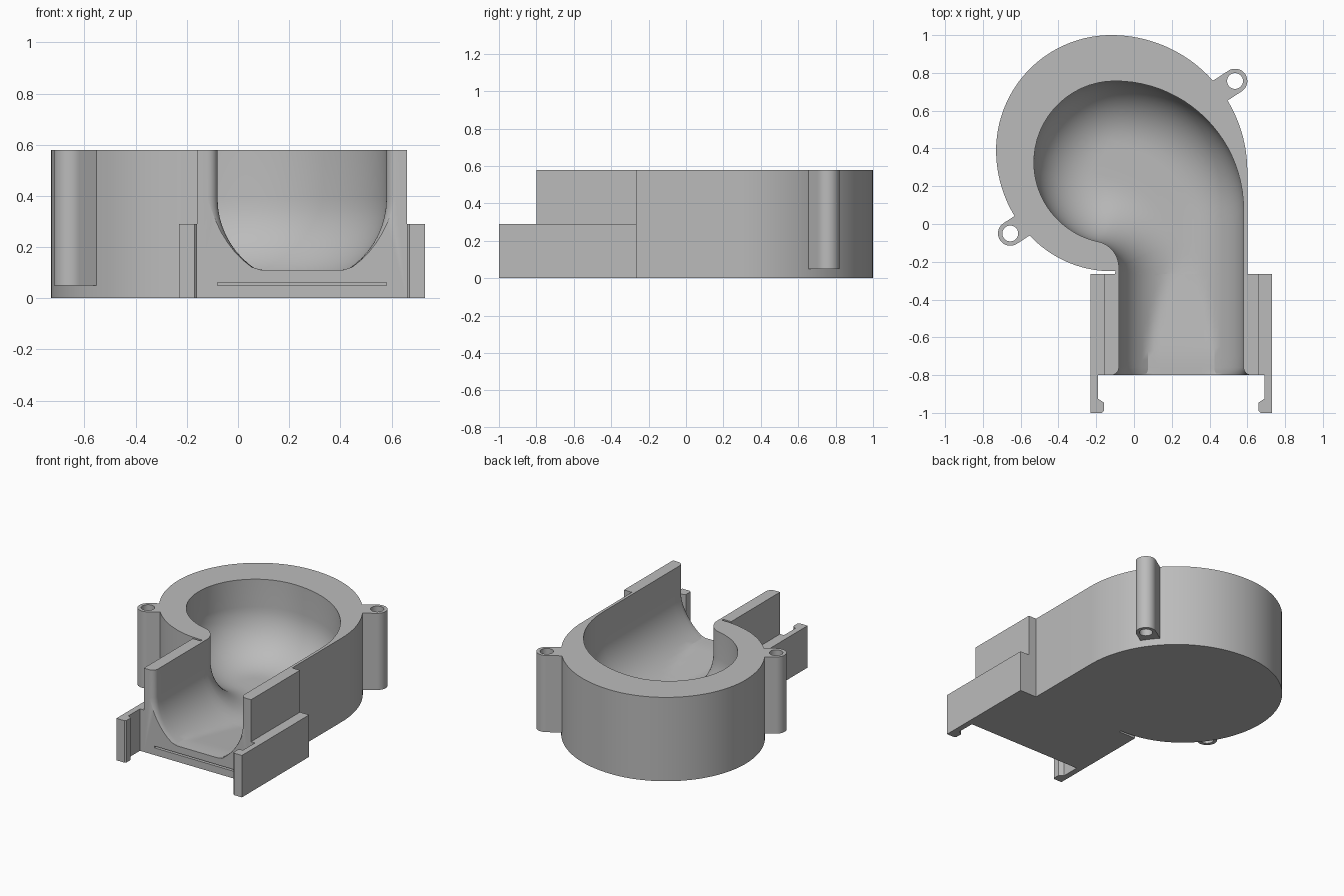
import bpy
import bmesh
from math import sin, cos, pi, radians, sqrt
from mathutils import Vector
from mathutils.geometry import intersect_point_line

HEIGHT = 0.58
MID_X = 0.25          # centre line of the outlet duct
OUTLET_Y, JOINT_Y = -0.8, -0.265
TUBE_R, TUBE_Z = 0.33, 0.39

if "Cube" in bpy.data.objects:
    bpy.data.objects.remove(bpy.data.objects["Cube"])

grey = bpy.data.materials.new("plain_grey")
grey.use_nodes = True
grey.diffuse_color = (0.5, 0.5, 0.5, 1)
grey.node_tree.nodes["Principled BSDF"].inputs["Base Color"].default_value = grey.diffuse_color


def finish(name, bm):
    bmesh.ops.recalc_face_normals(bm, faces=bm.faces)
    mesh = bpy.data.meshes.new(name)
    bm.to_mesh(mesh)
    bm.free()
    mesh.materials.append(grey)
    obj = bpy.data.objects.new(name, mesh)
    bpy.context.collection.objects.link(obj)
    return obj


def prism(name, outline, z0, z1):
    bm = bmesh.new()
    low = [bm.verts.new((x, y, z0)) for x, y in outline]
    high = [bm.verts.new((x, y, z1)) for x, y in outline]
    bm.faces.new(low)
    bm.faces.new(high)
    for i in range(len(low)):
        bm.faces.new((low[i - 1], low[i], high[i], high[i - 1]))
    return finish(name, bm)


def rect(x0, x1, y0, y1):
    return [(x0, y0), (x1, y0), (x1, y1), (x0, y1)]


def arc(cx, cy, rx, ry, a0, a1, steps):
    angles = [radians(a0 + (a1 - a0) * i / steps) for i in range(steps + 1)]
    return [(cx + rx * cos(a), cy + ry * sin(a)) for a in angles]


def activate(obj):
    bpy.ops.object.select_all(action='DESELECT')
    obj.select_set(True)
    bpy.context.view_layer.objects.active = obj


def cut(obj, cutter):
    mod = obj.modifiers.new("cut", 'BOOLEAN')
    mod.operation = 'DIFFERENCE'
    mod.solver = 'EXACT'
    mod.object = cutter
    activate(obj)
    bpy.ops.object.modifier_apply(modifier=mod.name)


# Scroll-shaped hollow: left and right walls as matching point lists
def wall_line(x, side, y_end, steps=14):
    flare = 0.04
    pts = [(x + side * flare, OUTLET_Y - 0.05)]
    for i in range(6, 0, -1):
        b = pi / 2 * i / 6
        pts.append((x + side * flare * (1 - cos(b)), OUTLET_Y + flare * (1 - sin(b))))
    y0 = OUTLET_Y + flare
    return pts + [(x, y0 + (y_end - y0) * i / steps) for i in range(steps + 1)]


left = wall_line(MID_X - TUBE_R, -1, -0.23)
left += arc(-0.22, -0.23, 0.14, 0.14, 0, 78, 14)[1:]
left += arc(-0.1, 0.327, 0.43, 0.43, 258, 184, 22)[1:]
right = wall_line(MID_X + TUBE_R, 1, 0.077)
right += arc(-0.1, 0.077, 0.68, 0.68, 0, 90, 22)[1:]
right += arc(-0.1, 0.327, 0.43, 0.43, 90, 176, 14)[1:]
left = [Vector(p) for p in left]
right = [Vector(p) for p in right]
walls = left + right[::-1]


def wall_distance(p):
    best = 9.0
    for a, b in zip(walls, walls[1:]):
        q, t = intersect_point_line(p, a, b)
        q = a + (b - a) * min(max(t, 0), 1)
        best = min(best, (p - q.to_2d()).length)
    return best


def floor_height(p):
    # Round under the walls, with a floor ramping up toward the outlet
    inset = 1 - min(wall_distance(p) / TUBE_R, 1)
    ramp = min(max((-0.2 - p.y) / 0.5, 0), 1)
    return max(TUBE_Z - TUBE_R * sqrt(1 - inset * inset), 0.06 + 0.05 * ramp)


def make_hollow():
    bm = bmesh.new()
    n = 28
    rows = []
    for a, b in zip(left, right):
        row = []
        for k in range(n + 1):
            p = a.lerp(b, (1 - cos(pi * k / n)) / 2)
            z = TUBE_Z if k in (0, n) else floor_height(p)
            row.append(bm.verts.new((p.x, p.y, z)))
        rows.append(row)
    for r0, r1 in zip(rows, rows[1:]):
        for k in range(n):
            bm.faces.new((r0[k], r0[k + 1], r1[k + 1], r1[k]))
    rim = rows[0] + [r[-1] for r in rows[1:-1]] + rows[-1][::-1]
    rim += [r[0] for r in rows[-2:0:-1]]
    top = [bm.verts.new((v.co.x, v.co.y, HEIGHT + 0.1)) for v in rim]
    bm.faces.new(top)
    for i in range(len(rim)):
        bm.faces.new((rim[i - 1], rim[i], top[i], top[i - 1]))
    return finish("hollow_cutter", bm)


hollow = make_hollow()
cutters = [hollow]

# Scroll housing
outline = [(-0.1, JOINT_Y), (0.6, JOINT_Y)]
outline += arc(-0.12, 0.28, 0.72, 0.72, 0, 90, 32)
outline += arc(-0.12, 0.39, 0.61, 0.61, 90, 180, 32)[1:]
outline += arc(-0.12, 0.39, 0.61, 0.64, 180, 272, 32)[1:]
housing = prism("scroll_housing", outline, 0, HEIGHT)
cut(housing, hollow)

# Outlet duct with a thin slot under its mouth
duct = prism("outlet_duct", rect(-0.16, 0.66, OUTLET_Y, JOINT_Y), 0, HEIGHT)
cut(duct, hollow)
slot = prism("slot_cutter", rect(-0.08, 0.58, -0.9, -0.6), 0.05, 0.062)
cutters.append(slot)
cut(duct, slot)
parts = [housing, duct]

# Side rails with hooked ends
rail = [(-0.16, JOINT_Y), (-0.23, JOINT_Y), (-0.23, -1), (-0.17, -1), (-0.16, -0.99),
        (-0.16, -0.945), (-0.175, -0.935), (-0.19, -0.925), (-0.19, OUTLET_Y), (-0.16, OUTLET_Y)]
parts.append(prism("right_rail", rail, 0, 0.29))
parts.append(prism("left_rail", [(2 * MID_X - x, y) for x, y in rail], 0, 0.29))

# Screw lugs
for name, x, y, turn in (("left_screw_lug", 0.535, 0.757, 33), ("right_screw_lug", -0.655, -0.05, 213)):
    r = 0.065
    ends = arc(x, y, r, r, turn - 90, turn + 90, 24)
    dx, dy = -0.14 * cos(radians(turn)), -0.14 * sin(radians(turn))
    ends += [(ends[-1][0] + dx, ends[-1][1] + dy), (ends[0][0] + dx, ends[0][1] + dy)]
    lug = prism(name, ends, 0.05, HEIGHT)
    hole = prism("hole_cutter", arc(x, y, 0.042, 0.042, 0, 350, 35), 0, HEIGHT + 0.1)
    cut(lug, hole)
    cutters.append(hole)
    parts.append(lug)

for cutter in cutters:
    bpy.data.objects.remove(cutter)
for part in parts:
    activate(part)
    bpy.ops.object.shade_smooth_by_angle(angle=radians(30))
